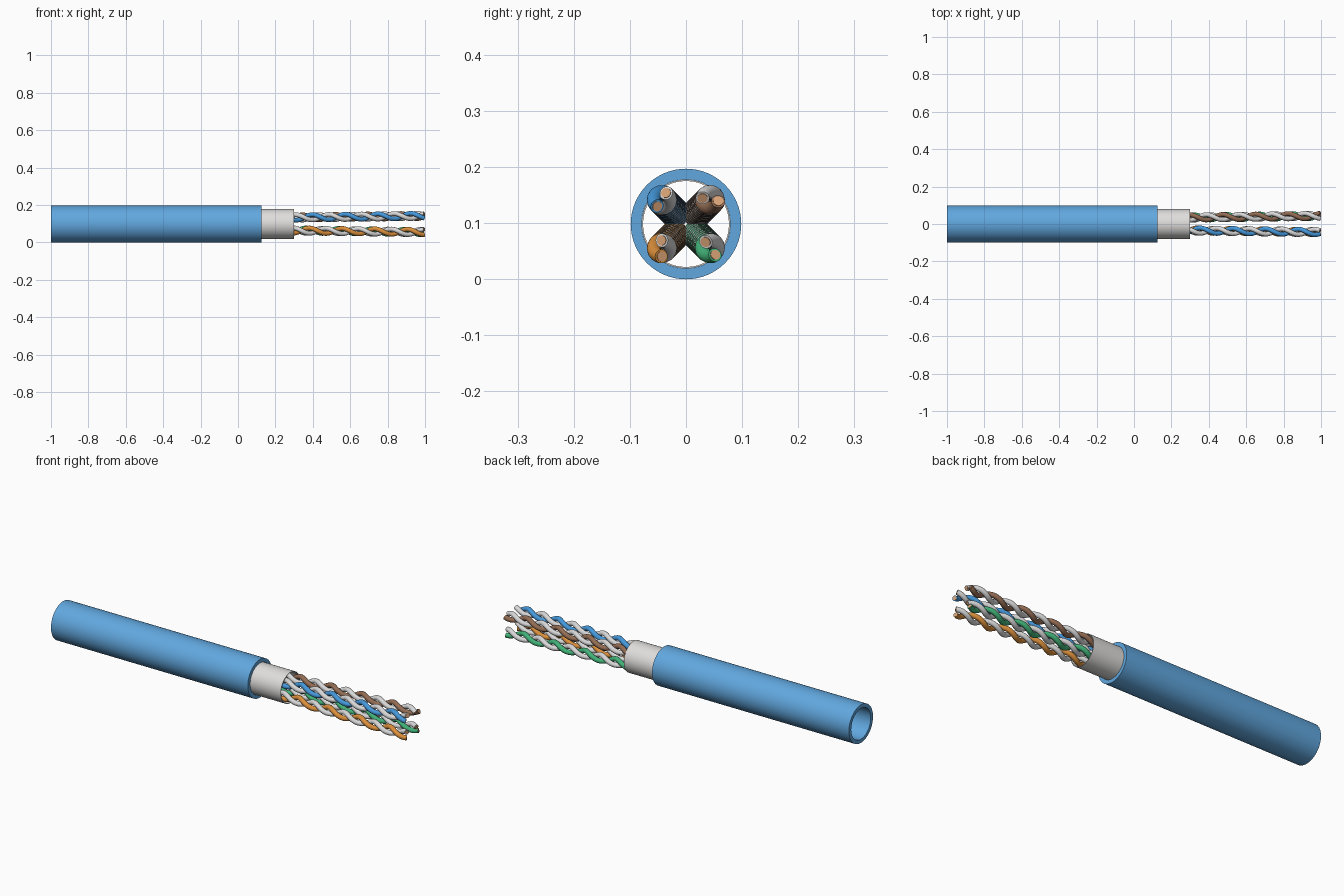
import bpy, bmesh, math
from mathutils import Vector

cube = bpy.data.objects.get("Cube")
if cube:
    bpy.data.objects.remove(cube, do_unlink=True)

RADIUS = 0.0985       # jacket radius, also the height of the cable axis
PITCH = 0.175         # length of one full twist
TWIST = 0.0143        # distance of a wire from the middle of its pair
WIRE, CORE = 0.0125, 0.0092
START = -0.85


def material(name, rgb):
    m = bpy.data.materials.new(name)
    m.use_nodes = True
    m.diffuse_color = (*rgb, 1)
    bsdf = m.node_tree.nodes["Principled BSDF"]
    bsdf.inputs["Base Color"].default_value = (*rgb, 1)
    bsdf.inputs["Roughness"].default_value = 0.6
    return m


jacket_blue = material("jacket blue", (0.12, 0.39, 0.74))
sleeve_white = material("sleeve white", (0.74, 0.73, 0.72))
wire_white = material("wire white", (0.70, 0.70, 0.70))
copper = material("copper", (0.68, 0.36, 0.18))


def finish(name, bm, mat):
    bmesh.ops.recalc_face_normals(bm, faces=bm.faces)
    mesh = bpy.data.meshes.new(name)
    bm.to_mesh(mesh)
    bm.free()
    mesh.materials.append(mat)
    obj = bpy.data.objects.new(name, mesh)
    bpy.context.collection.objects.link(obj)
    bpy.ops.object.select_all(action='DESELECT')
    obj.select_set(True)
    bpy.context.view_layer.objects.active = obj
    bpy.ops.object.shade_smooth_by_angle(angle=math.radians(40))
    return obj


def bridge(bm, a, b):
    for i in range(len(a)):
        j = (i + 1) % len(a)
        bm.faces.new((a[i], a[j], b[j], b[i]))


def pipe(name, x0, x1, outer, inner, mat, sides=64):
    """Hollow tube along x with flat ring ends."""
    bm = bmesh.new()
    loops = []
    for x, r in ((x0, outer), (x1, outer), (x1, inner), (x0, inner)):
        angles = [math.tau * i / sides for i in range(sides)]
        loops.append([bm.verts.new((x, r * math.cos(a), RADIUS + r * math.sin(a)))
                      for a in angles])
    for k in range(4):
        bridge(bm, loops[k], loops[(k + 1) % 4])
    return finish(name, bm, mat)


def wire_point(x, sy, sz, phase):
    """Point on a twisted wire whose pair spreads slowly towards the cut end."""
    spread = 0.0435 - 0.0128 * (1 - x)
    a = phase + math.tau * (x - 1) / PITCH
    return Vector((x, sy * spread + TWIST * math.cos(a),
                   RADIUS + sz * spread + TWIST * math.sin(a)))


def wire(name, x0, x1, radius, mat, path, sides=14):
    """Round solid swept along the twisted path."""
    bm = bmesh.new()
    steps = max(3, round((x1 - x0) / PITCH * 20))
    loops = []
    for s in range(steps + 1):
        x = x0 + (x1 - x0) * s / steps
        p = wire_point(x, *path)
        tangent = (wire_point(x + 0.001, *path) - wire_point(x - 0.001, *path)).normalized()
        u = Vector((0, 0, 1)).cross(tangent).normalized()
        v = tangent.cross(u)
        angles = [math.tau * i / sides for i in range(sides)]
        loops.append([bm.verts.new(p + radius * (u * math.cos(a) + v * math.sin(a)))
                      for a in angles])
    for a, b in zip(loops, loops[1:]):
        bridge(bm, a, b)
    bm.faces.new(loops[0])
    bm.faces.new(loops[-1])
    return finish(name, bm, mat)


# Outer jacket and the inner sleeve showing beyond it
pipe("outer_jacket", -1, 0.125, RADIUS, 0.0795, jacket_blue)
pipe("inner_sleeve", START, 0.3, 0.0793, 0.0765, sleeve_white)

# Four twisted pairs: colour, quadrant (y, z) and angle of the coloured wire at the tip
pairs = [
    ("blue", (0.06, 0.32, 0.72), -1, 1, 248),
    ("brown", (0.30, 0.155, 0.09), 1, 1, 0),
    ("orange", (0.72, 0.28, 0.045), -1, -1, 281),
    ("green", (0.055, 0.45, 0.19), 1, -1, -42),
]
for colour, rgb, sy, sz, degrees in pairs:
    tint = material("wire " + colour, rgb)
    for kind, mat, turn in (("coloured", tint, 0), ("white", wire_white, 180)):
        path = (sy, sz, math.radians(degrees + turn))
        label = f"{colour}_pair_{kind}"
        wire(label + "_wire", START, 0.994, WIRE, mat, path)
        wire(label + "_core", 0.97, 0.9957, CORE, copper, path)
